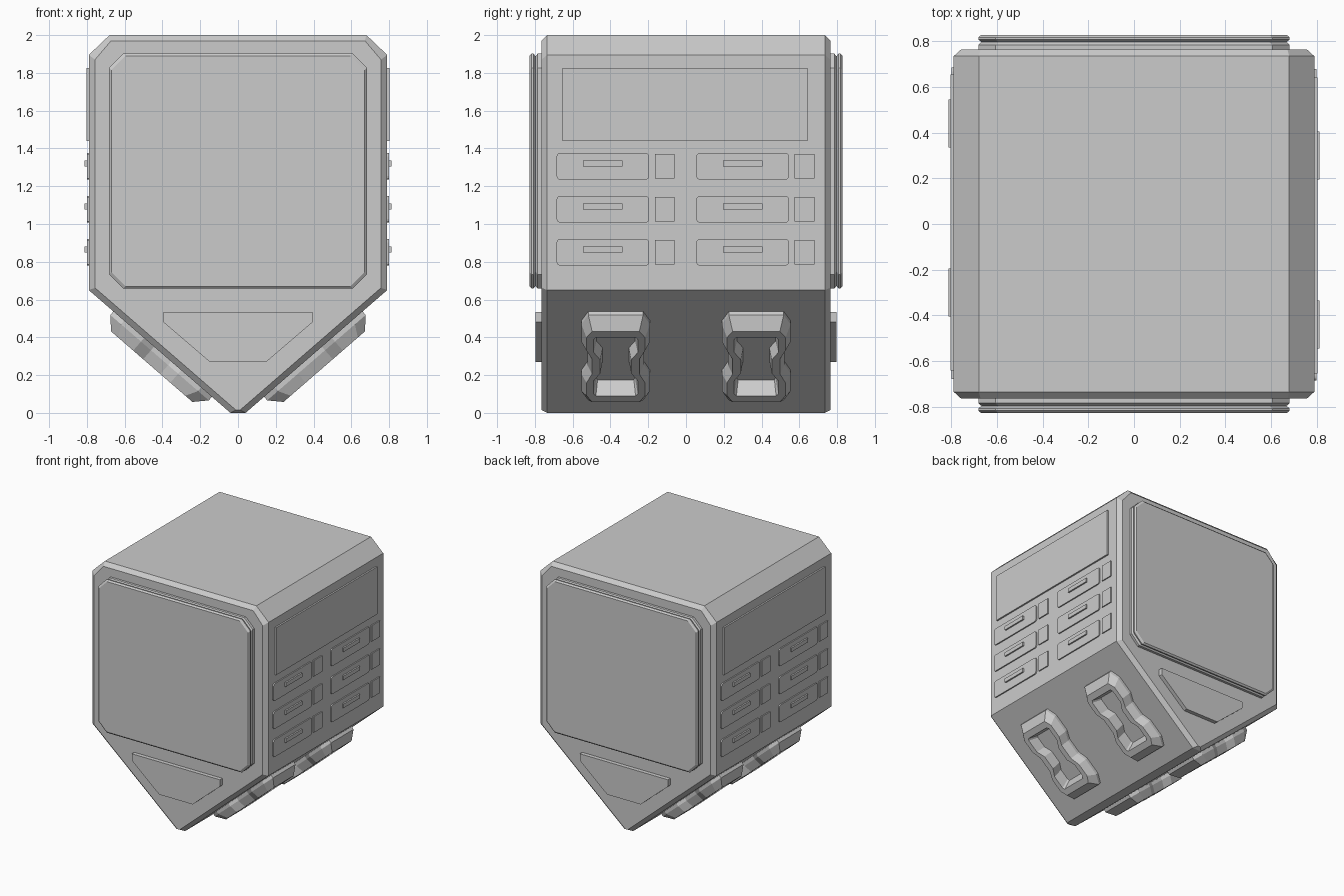
import bpy, bmesh, math
from mathutils import Matrix, Vector

if "Cube" in bpy.data.objects:
    bpy.data.objects.remove(bpy.data.objects["Cube"])


def loft(name, loops, turned=False, ring=False):
    """Skin a stack of equal-length loops; cap the ends, or close it as a ring."""
    bm = bmesh.new()
    rows = [[bm.verts.new(p) for p in loop] for loop in loops]
    pairs = list(zip(rows, rows[1:]))
    if ring:
        pairs.append((rows[-1], rows[0]))
    for a, b in pairs:
        for i in range(len(a)):
            j = (i + 1) % len(a)
            bm.faces.new((a[i], a[j], b[j], b[i]))
    if not ring:
        bm.faces.new(rows[0])
        bm.faces.new(rows[-1])
    bmesh.ops.recalc_face_normals(bm, faces=bm.faces)
    if turned:
        bm.transform(Matrix.Rotation(math.pi, 4, 'Z'))
    me = bpy.data.meshes.new(name)
    bm.to_mesh(me)
    bm.free()
    ob = bpy.data.objects.new(name, me)
    bpy.context.collection.objects.link(ob)
    return ob


def mirrored(half):
    """Full outline from the right half, listed bottom to top."""
    return half + [(-x, z) for x, z in reversed(half)]


def at_y(outline, y):
    return [(x, y, z) for x, z in outline]


def octagon(hx, z0, z1, c):
    return mirrored([(hx - c, z0), (hx, z0 + c), (hx, z1 - c), (hx - c, z1)])


def round_rect(y0, y1, z0, z1, r):
    pts = []
    for k, (cy, cz) in enumerate([(y1 - r, z1 - r), (y0 + r, z1 - r),
                                  (y0 + r, z0 + r), (y1 - r, z0 + r)]):
        for s in range(4):
            a = math.radians(90 * k + 30 * s)
            pts.append((cy + r * math.cos(a), cz + r * math.sin(a)))
    return pts


def side_plate(name, y0, y1, z0, z1, top, turned, r=0.0):
    o = round_rect(y0, y1, z0, z1, r) if r else [(y0, z0), (y1, z0), (y1, z1), (y0, z1)]
    loft(name, [[(x, y, z) for y, z in o] for x in (0.77, top)], turned)


# Main body: pointed-bottom profile with chamfered front and back rims
outer = mirrored([(0.04, 0.0), (0.79, 0.65), (0.79, 1.895), (0.68, 2.0)])
inner = mirrored([(0.011, 0.015), (0.757, 0.662), (0.757, 1.87), (0.672, 1.97)])
loft("body", [at_y(inner, -0.765), at_y(outer, -0.735),
              at_y(outer, 0.735), at_y(inner, 0.765)])

# Foot cross-sections in the plane of the sloping underside
SLOPE = Vector((0.75, 0, 0.65)).normalized()
OUT = Vector((SLOPE.z, 0, -SLOPE.x))
ORIGIN = Vector((0.04, 0, 0)) + SLOPE * 0.475


def foot_loop(quarter, height, yc):
    right = [(t, -s) for t, s in quarter] + list(reversed(quarter))
    return [ORIGIN + SLOPE * s + OUT * height + Vector((0, yc + t, 0))
            for t, s in mirrored(right)]


FOOT_BASE = [(0.145, 0.345), (0.182, 0.27), (0.182, 0.13), (0.150, 0.06)]
FOOT_TOP = [(0.125, 0.285), (0.155, 0.235), (0.155, 0.13), (0.125, 0.06)]
HOLE_TOP = [(0.105, 0.235), (0.117, 0.22), (0.117, 0.115), (0.082, 0.055)]
HOLE_LOW = [(0.095, 0.205), (0.100, 0.19), (0.100, 0.105), (0.068, 0.05)]

for turned, end, side in ((False, "front", "right"), (True, "back", "left")):
    # Large raised octagonal panel with a shallow groove around it
    loft(end + "_panel", [at_y(octagon(h, 1.28 - h + 0.06, 1.28 + h - 0.06, 0.075), y)
                          for h, y in ((0.682, -0.75), (0.682, -0.785), (0.668, -0.797),
                                       (0.682, -0.808), (0.682, -0.817), (0.670, -0.828))],
         turned)
    # Lower tapered plate
    plate = mirrored([(0.15, 0.27), (0.395, 0.48), (0.395, 0.535)])
    loft(end + "_lower_plate", [at_y(plate, -0.75), at_y(plate, -0.797)], turned)

    # Long plate at the top of the side
    side_plate(side + "_upper_plate", -0.655, 0.642, 1.44, 1.825, 0.803, turned)
    # Drawers with handles and small tabs
    for row in range(3):
        z = 1.305 - 0.2275 * row
        for col, y in enumerate((-0.44, 0.30)):
            tag = f"_{row + 1}_{col + 1}"
            side_plate(side + "_drawer" + tag, y - 0.245, y + 0.245,
                       z - 0.07, z + 0.07, 0.80, turned, 0.018)
            side_plate(side + "_handle" + tag, y - 0.105, y + 0.105,
                       z + 0.0, z + 0.032, 0.812, turned)
            side_plate(side + "_tab" + tag, y + 0.275, y + 0.38,
                       z - 0.065, z + 0.065, 0.799, turned)

    # Pinched frame-shaped feet on the underside
    for n, yc in enumerate((-0.372, 0.372)):
        loft(f"{side}_foot_{n + 1}",
             [foot_loop(q, h, yc) for q, h in ((FOOT_BASE, -0.01), (FOOT_BASE, 0.025),
                                               (FOOT_TOP, 0.088), (HOLE_TOP, 0.088),
                                               (HOLE_LOW, -0.01))],
             turned, ring=True)
